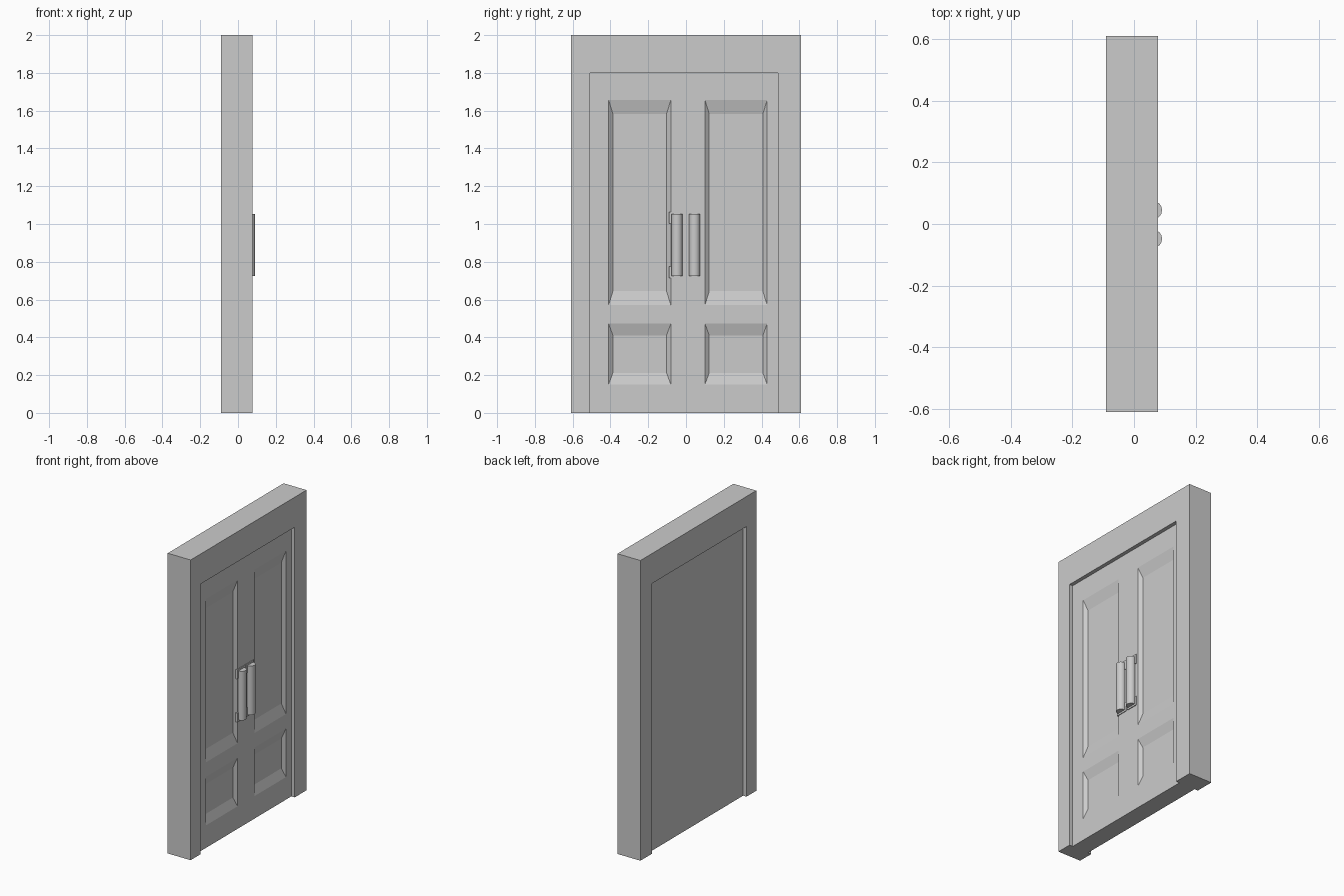
import bpy, bmesh

if "Cube" in bpy.data.objects:
    bpy.data.objects.remove(bpy.data.objects["Cube"])

BACK, FRONT, RECESS = -0.091, 0.078, 0.025
LEFT, RIGHT, TOP = -0.507, 0.486, 1.8      # door opening
DOOR_X = FRONT - RECESS


def finish(name, bm):
    bmesh.ops.remove_doubles(bm, verts=bm.verts, dist=1e-5)
    bmesh.ops.recalc_face_normals(bm, faces=bm.faces)
    me = bpy.data.meshes.new(name)
    bm.to_mesh(me)
    bm.free()
    ob = bpy.data.objects.new(name, me)
    bpy.context.collection.objects.link(ob)
    return ob


def box(name, x0, x1, y0, y1, z0, z1):
    bm = bmesh.new()
    bmesh.ops.create_cube(bm, size=1)
    for v in bm.verts:
        v.co = ((x0 + x1) / 2 + v.co.x * (x1 - x0),
                (y0 + y1) / 2 + v.co.y * (y1 - y0),
                (z0 + z1) / 2 + v.co.z * (z1 - z0))
    return finish(name, bm)


# Door frame: extruded arch-shaped profile
profile = [(-0.61, 0), (LEFT, 0), (LEFT, TOP), (RIGHT, TOP),
           (RIGHT, 0), (0.61, 0), (0.61, 2), (-0.61, 2)]
bm = bmesh.new()
face = bm.faces.new([bm.verts.new((BACK, y, z)) for y, z in profile])
ext = bmesh.ops.extrude_face_region(bm, geom=[face], use_keep_orig=True)
verts = [g for g in ext["geom"] if isinstance(g, bmesh.types.BMVert)]
bmesh.ops.translate(bm, verts=verts, vec=(FRONT - BACK, 0, 0))
finish("door_frame", bm)

# Door slab: front grid with four sunken bevelled panels
ys = [LEFT, -0.41, -0.08, 0.10, 0.43, RIGHT]
zs = [0, 0.15, 0.473, 0.57, 1.657, TOP]
bm = bmesh.new()


def quad(pts):
    return bm.faces.new([bm.verts.new(p) for p in pts])


def rect(x, y0, y1, z0, z1):
    return [(x, y0, z0), (x, y1, z0), (x, y1, z1), (x, y0, z1)]


for i in range(5):
    for j in range(5):
        outer = rect(DOOR_X, ys[i], ys[i + 1], zs[j], zs[j + 1])
        if i in (1, 3) and j in (1, 3):
            dz = 0.062 if j == 1 else 0.074
            inner = rect(DOOR_X - 0.019, ys[i] + 0.023, ys[i + 1] - 0.023,
                         zs[j] + dz, zs[j + 1] - dz)
            quad(inner)
            for k in range(4):
                n = (k + 1) % 4
                quad([outer[k], outer[n], inner[n], inner[k]])
        else:
            quad(outer)
bmesh.ops.remove_doubles(bm, verts=bm.verts, dist=1e-5)
# Sides and plain back
rim = [e for e in bm.edges if e.is_boundary]
ext = bmesh.ops.extrude_edge_only(bm, edges=rim)["geom"]
for v in [g for g in ext if isinstance(g, bmesh.types.BMVert)]:
    v.co.x = BACK + RECESS
bmesh.ops.contextual_create(bm, geom=[g for g in ext if isinstance(g, bmesh.types.BMEdge)])
finish("door", bm)

# Pull handles with mounting plates at each end
for side, y in (("left", -0.048), ("right", 0.045)):
    bpy.ops.mesh.primitive_cylinder_add(vertices=16, radius=0.03, depth=0.327,
                                        location=(0.061, y, 0.889))
    bpy.context.object.name = side + "_handle"
    bpy.ops.object.shade_smooth_by_angle()
    for end, z in (("lower", 0.745), ("upper", 1.033)):
        box(f"{side}_{end}_handle_plate", 0.04, 0.058, y - 0.042, y + 0.042,
            z - 0.031, z + 0.031)
